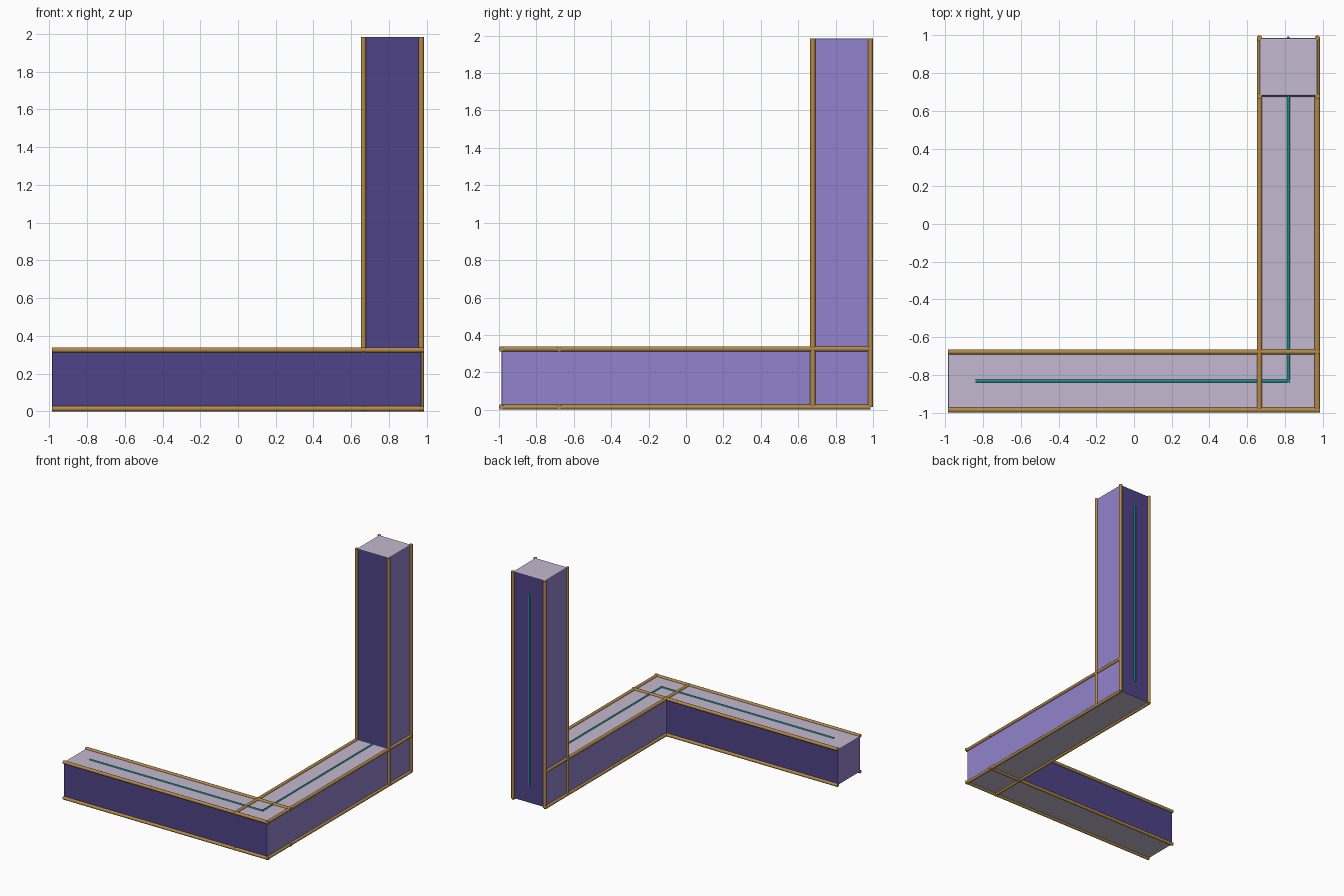
import bpy, bmesh
from mathutils import Vector

cube = bpy.data.objects.get("Cube")
if cube:
    bpy.data.objects.remove(cube, do_unlink=True)


def material(name, rgb):
    """Flat material from 0-255 display colour."""
    lin = [((c / 255 + 0.055) / 1.055) ** 2.4 for c in rgb] + [1]
    m = bpy.data.materials.new(name)
    m.use_nodes = True
    m.diffuse_color = lin
    m.node_tree.nodes["Principled BSDF"].inputs["Base Color"].default_value = lin
    return m


violet = material("violet", (146, 132, 205))
indigo = material("indigo", (78, 67, 135))
pale = material("pale_lavender", (196, 186, 208))
gold = material("golden_brown", (180, 138, 72))
teal = material("teal", (25, 145, 145))

R = 0.014                      # edge rod radius
X0, X1, X2 = -0.986, 0.665, 0.972
Y0, Y1, Y2, Y3 = -0.986, -0.678, 0.678, 0.986
Z0, Z1, Z2 = R, 0.325, 1.985


def link(name, bm, mats):
    mesh = bpy.data.meshes.new(name)
    bm.to_mesh(mesh)
    bm.free()
    obj = bpy.data.objects.new(name, mesh)
    bpy.context.collection.objects.link(obj)
    for m in mats:
        mesh.materials.append(m)
    return obj


# Body: corner block, extruded to both arms and up into the column
bm = bmesh.new()
bmesh.ops.create_cube(bm, size=1)
for v in bm.verts:
    v.co = (X2 if v.co.x > 0 else X1, Y1 if v.co.y > 0 else Y0, Z1 if v.co.z > 0 else Z0)


def extrude(face, move):
    out = bmesh.ops.extrude_discrete_faces(bm, faces=[face])["faces"][0]
    bmesh.ops.translate(bm, verts=out.verts, vec=move)
    return out


def furthest(direction):
    bm.normal_update()
    d = Vector(direction)
    aligned = [f for f in bm.faces if f.normal.dot(d) > 0.9]
    return max(aligned, key=lambda f: f.calc_center_median().dot(d))


extrude(furthest((-1, 0, 0)), (X0 - X1, 0, 0))
back = extrude(furthest((0, 1, 0)), (0, Y2 - Y1, 0))
extrude(back, (0, Y3 - Y2, 0))
bm.normal_update()
column_base = max((f for f in bm.faces if f.normal.z > 0.9),
                  key=lambda f: f.calc_center_median().y)
extrude(column_base, (0, 0, Z2 - Z1))
bmesh.ops.recalc_face_normals(bm, faces=bm.faces)

# Colour by facing direction: sides violet, front and back indigo, top and bottom pale
for f in bm.faces:
    n = [abs(c) for c in f.normal]
    f.material_index = n.index(max(n))
body = link("body", bm, [violet, indigo, pale])
bevel = body.modifiers.new("soft_edges", "BEVEL")
bevel.width = 0.008
bevel.segments = 2
bevel.limit_method = "ANGLE"


def rod(name, start, end, radius, mat):
    a, b = Vector(start), Vector(end)
    bm = bmesh.new()
    bmesh.ops.create_cone(bm, cap_ends=True, segments=12, radius1=radius,
                          radius2=radius, depth=(b - a).length)
    turn = (b - a).to_track_quat("Z", "Y").to_matrix()
    bmesh.ops.rotate(bm, verts=bm.verts, matrix=turn)
    bmesh.ops.translate(bm, verts=bm.verts, vec=(a + b) / 2)
    for f in bm.faces:
        f.smooth = len(f.verts) == 4
    for e in bm.edges:
        e.smooth = all(f.smooth for f in e.link_faces)
    link(name, bm, [mat])


# Edge rods: four along each of the three bars
for i in (0, 1):
    for j in (0, 1):
        x, z = (X1, X2)[i], (Z0, Z1)[j]
        y_front, y_back = (Y0, Y1)[i], (Y2, Y3)[i]
        rod("front_arm_rod", (X0, y_front, z), (X2 + R, y_front, z), R, gold)
        rod("side_arm_rod", (x, Y0 - R * 0.7, z), (x, Y3, z), R, gold)
        rod("column_rod", ((X1, X2)[j], y_back, Z0), ((X1, X2)[j], y_back, Z2), R, gold)

# Centre line along the arm tops, and down the back of the column
cx, cy = (X1 + X2) / 2, (Y0 + Y1) / 2
r = 0.008
rod("front_arm_line", (-0.84, cy, Z1), (cx + r, cy, Z1), r, teal)
rod("side_arm_line", (cx, cy - r, Z1), (cx, Y2 + 0.05, Z1), r, teal)
rod("column_line", (cx, Y3, 0.16), (cx, Y3, 1.83), r, teal)
